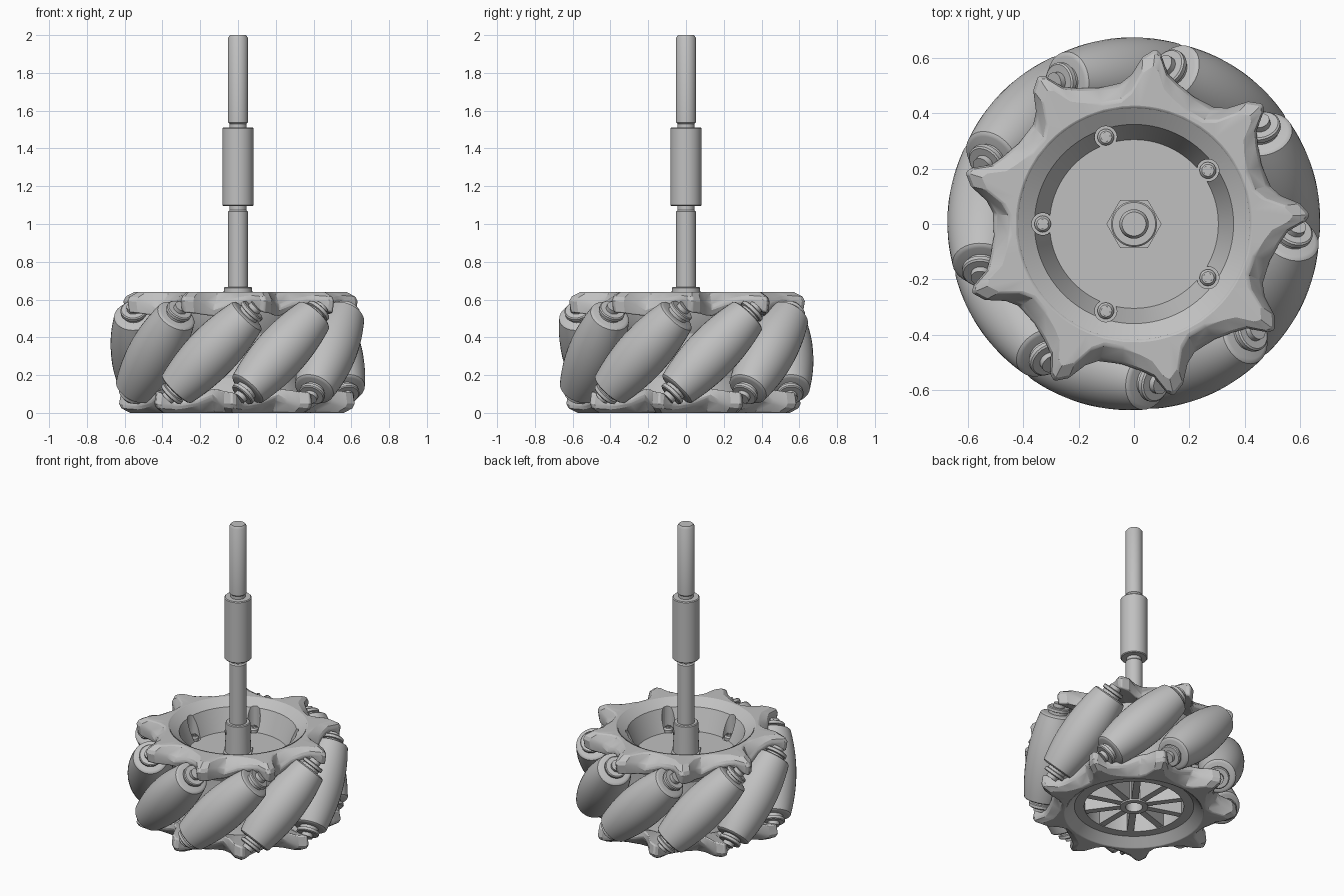
import bpy, bmesh
from math import cos, sin, pi, radians, sqrt
from mathutils import Matrix, Vector

cube = bpy.data.objects.get("Cube")
if cube:
    bpy.data.objects.remove(cube, do_unlink=True)

COUNT = 9            # rollers and lugs per plate
STEP = 2 * pi / COUNT
MID = 0.32           # half height of the wheel
AXIS_R = 0.535       # distance of roller axes from the centre
PHASE = radians(15)  # angle of the first roller

grey = bpy.data.materials.new("plain_grey")
grey.use_nodes = True
grey.diffuse_color = (0.53, 0.53, 0.53, 1)
grey.node_tree.nodes["Principled BSDF"].inputs["Base Color"].default_value = (0.53, 0.53, 0.53, 1)


def finish(name, bm):
    bmesh.ops.remove_doubles(bm, verts=bm.verts, dist=1e-5)
    bmesh.ops.recalc_face_normals(bm, faces=bm.faces)
    mesh = bpy.data.meshes.new(name)
    bm.to_mesh(mesh)
    bm.free()
    mesh.materials.append(grey)
    obj = bpy.data.objects.new(name, mesh)
    bpy.context.collection.objects.link(obj)
    return obj


def smooth(obj, angle=35):
    bpy.ops.object.select_all(action='DESELECT')
    obj.select_set(True)
    bpy.context.view_layer.objects.active = obj
    bpy.ops.object.shade_smooth_by_angle(angle=radians(angle))


def skin(bm, rows, closed):
    """Quads between rows of points; each row is a closed loop."""
    rows = [[bm.verts.new(p) for p in row] for row in rows]
    n = len(rows[0])
    pairs = list(zip(rows, rows[1:])) + ([(rows[-1], rows[0])] if closed else [])
    for a, b in pairs:
        for i in range(n):
            j = (i + 1) % n
            bm.faces.new((a[i], a[j], b[j], b[i]))


def lathe(name, profile, segments=32, closed=False, matrix=Matrix()):
    bm = bmesh.new()
    rows = [[(r * cos(2 * pi * i / segments), r * sin(2 * pi * i / segments), z)
             for i in range(segments)] for r, z in profile]
    skin(bm, rows, closed)
    bmesh.ops.dissolve_degenerate(bm, dist=1e-6, edges=bm.edges)
    obj = finish(name, bm)
    smooth(obj)
    obj.matrix_world = matrix
    return obj


def copy(obj, name, matrix):
    new = obj.copy()
    new.name = name
    bpy.context.collection.objects.link(new)
    new.matrix_world = matrix


def turn(angle):
    return Matrix.Rotation(angle, 4, 'Z')


# Central drum with a deep bowl on top and a shallow one below
drum = lathe("hub_drum", [(0, 0.46), (0.305, 0.46), (0.36, 0.6), (0.419, 0.639),
                          (0.41, 0.56), (0.375, 0.46), (0.355, 0.42), (0.355, 0.2),
                          (0.40, 0.08), (0.419, 0.001), (0.365, 0.05), (0.345, 0.2),
                          (0, 0.2)], 72)

# Screw pockets cut into the bowl wall
screw_angles = [radians(36 + 72 * i) for i in range(5)]
bm = bmesh.new()
for a in screw_angles:
    bmesh.ops.create_cone(bm, cap_ends=True, segments=24, radius1=0.04, radius2=0.04, depth=0.3,
                          matrix=turn(a) @ Matrix.Translation((0.33, 0, 0.605)))
cutter = finish("pocket_cutter", bm)
cutter.hide_render = True
cut = drum.modifiers.new("pockets", 'BOOLEAN')
cut.operation = 'DIFFERENCE'
cut.solver = 'EXACT'
cut.object = cutter
bpy.context.view_layer.objects.active = drum
bpy.ops.object.modifier_apply(modifier=cut.name)
bpy.data.objects.remove(cutter, do_unlink=True)
smooth(drum, 25)

# Cross head screws
for i, a in enumerate(screw_angles):
    place = turn(a) @ Matrix.Translation((0.33, 0, 0.455))
    lathe(f"screw_{i + 1}", [(0, 0), (0.03, 0), (0.03, 0.018), (0.022, 0.028), (0, 0.03)],
          20, matrix=place)
    bm = bmesh.new()
    for size in ((0.034, 0.007, 0.008), (0.007, 0.034, 0.008)):
        bmesh.ops.create_cube(bm, size=1, matrix=Matrix.Translation((0, 0, 0.03))
                              @ Matrix.Diagonal((*size, 1)))
    finish(f"screw_cross_{i + 1}", bm).matrix_world = place

# Lugged end plate, one lug: (degrees from tip, outer radius, top height, bottom height)
# The rim dips between two rollers, then climbs over the next roller's end
LUG = [(0, .637, .602, .53), (4, .605, .6, .525), (8, .54, .58, .515), (13, .51, .56, .51),
       (22, .51, .59, .545), (30, .535, .605, .57), (34.5, .56, .61, .57), (38, .622, .605, .54)]
rows = [[] for _ in range(6)]
for k in range(COUNT):
    for deg, r, top, low in LUG:
        a = radians(43 + deg) + k * STEP
        lug = (r - 0.51) / 0.127   # 0 in the valley, 1 at the tip
        ring = [(0.42, 0.64), (0.45 + 0.125 * lug, 0.64), (r - 0.012, top + 0.012),
                (r, top - 0.01), (r - 0.01, low), (0.40, 0.55)]
        for row, (rad, z) in zip(rows, ring):
            row.append((rad * cos(a), rad * sin(a), z))
bm = bmesh.new()
skin(bm, rows, True)
top_plate = finish("top_plate", bm)
smooth(top_plate, 25)
bevel = top_plate.modifiers.new("soft_edges", 'BEVEL')
bevel.width = 0.008
bevel.segments = 2
bevel.limit_method = 'ANGLE'
bevel.angle_limit = radians(40)
# The lower plate is the same part turned over about a roller's radius
flip = (Matrix.Translation((0, 0, MID))
        @ Matrix.Rotation(pi, 4, Vector((cos(PHASE), sin(PHASE), 0)))
        @ Matrix.Translation((0, 0, -MID)))
copy(top_plate, "bottom_plate", flip)

# Barrel rollers, curved so that together they touch one cylinder
HALF = 0.272
barrel = [(0, -HALF - 0.008), (0.09, -HALF - 0.008), (0.1, -HALF - 0.005)]
for i in range(17):
    s = HALF * (i / 8 - 1)
    barrel.append((0.675 - sqrt(AXIS_R ** 2 + s * s / 2), s))
barrel += [(r, -s) for r, s in reversed(barrel[:3])]
pin = [(0, 0.345), (0.036, 0.345), (0.036, 0.322), (0.064, 0.322), (0.07, 0.317),
       (0.07, 0.3), (0.058, 0.296), (0.058, 0.27)]
pin += [(r, -s) for r, s in reversed(pin)]
tilt = Matrix.Translation((AXIS_R, 0, MID)) @ Matrix.Rotation(-pi / 4, 4, 'X')
roller = lathe("roller_1", barrel, 36)
axle = lathe("roller_axle_1", pin, 28)
for k in range(COUNT):
    place = turn(PHASE + k * STEP) @ tilt
    if k == 0:
        roller.matrix_world = place
        axle.matrix_world = place
    else:
        copy(roller, f"roller_{k + 1}", place)
        copy(axle, f"roller_axle_{k + 1}", place)

# Spoked underside
lathe("lower_rim", [(0.365, 0.05), (0.305, 0.05), (0.305, 0.2), (0.36, 0.2)], 64, True)
lathe("lower_boss", [(0.085, 0.045), (0.052, 0.045), (0.052, 0.2), (0.085, 0.2)], 32, True)
bm = bmesh.new()
for k in range(10):
    bmesh.ops.create_cube(bm, size=1, matrix=turn(pi / 10 + k * pi / 5)
                          @ Matrix.Translation((0.195, 0, 0.13)) @ Matrix.Diagonal((0.25, 0.042, 0.15, 1)))
finish("lower_spokes", bm)

# Hexagonal nut, collar and its cross pin
lathe("hex_nut", [(0, 0.455), (0.1, 0.455), (0.1, 0.472), (0, 0.472)], 6)
lathe("shaft_collar", [(0, 0.46), (0.08, 0.46), (0.075, 0.662), (0.07, 0.667), (0, 0.667)], 32)
lathe("collar_pin", [(0, -0.08), (0.016, -0.08), (0.016, 0.08), (0, 0.08)], 16,
      matrix=Matrix.Translation((0, 0, 0.6)) @ turn(pi / 4) @ Matrix.Rotation(pi / 2, 4, 'Y'))

# Stepped drive shaft
lathe("drive_shaft", [(0, 0.46), (0.053, 0.46), (0.053, 1.065), (0.045, 1.073), (0.045, 1.095),
                      (0.078, 1.095), (0.083, 1.1), (0.083, 1.505), (0.078, 1.51), (0.045, 1.51),
                      (0.045, 1.53), (0.053, 1.538), (0.053, 1.985), (0.043, 2.0), (0, 2.0)], 40)
